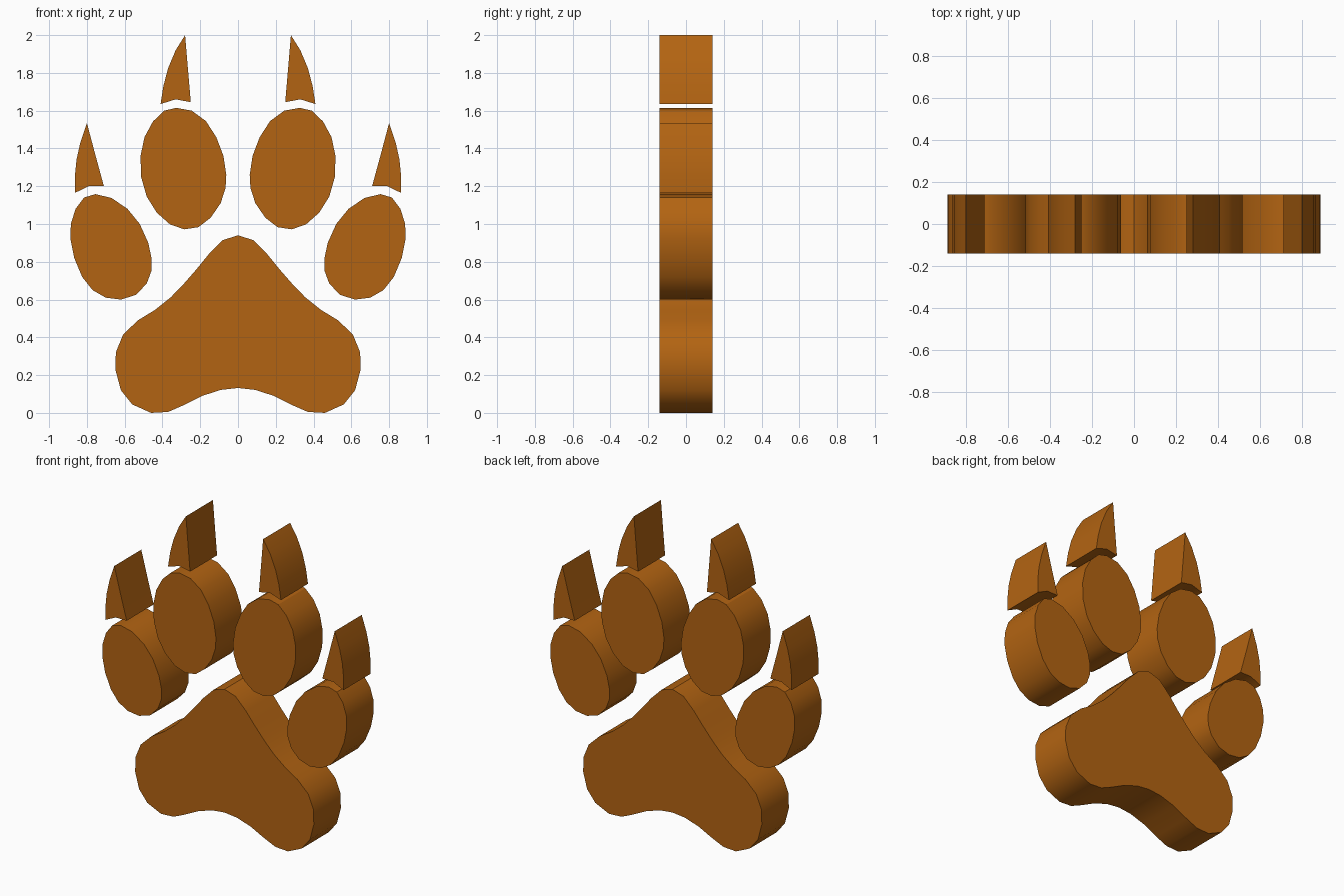
import bpy, bmesh, math

if "Cube" in bpy.data.objects:
    bpy.data.objects.remove(bpy.data.objects["Cube"])

HALF_DEPTH = 0.14

fur = bpy.data.materials.new("warm brown")
fur.diffuse_color = (0.45, 0.127, 0.006, 1)
fur.use_nodes = True
fur.node_tree.nodes["Principled BSDF"].inputs["Base Color"].default_value = fur.diffuse_color


def slab(name, outline):
    """Extrude a front-view outline (x, z) through the full depth."""
    bm = bmesh.new()
    face = bm.faces.new([bm.verts.new((x, -HALF_DEPTH, z)) for x, z in outline])
    ret = bmesh.ops.extrude_face_region(bm, geom=[face], use_keep_orig=True)
    moved = [v for v in ret["geom"] if isinstance(v, bmesh.types.BMVert)]
    bmesh.ops.translate(bm, verts=moved, vec=(0, 2 * HALF_DEPTH, 0))
    bmesh.ops.recalc_face_normals(bm, faces=bm.faces)
    mesh = bpy.data.meshes.new(name)
    bm.to_mesh(mesh)
    bm.free()
    mesh.materials.append(fur)
    obj = bpy.data.objects.new(name, mesh)
    bpy.context.collection.objects.link(obj)
    # smooth rim, sharp front and back edges
    bpy.ops.object.select_all(action="DESELECT")
    obj.select_set(True)
    bpy.context.view_layer.objects.active = obj
    bpy.ops.object.shade_smooth_by_angle(angle=math.radians(30))


# Main pad: right half, mirrored to close the outline
pad = [(0, .94), (.08, .915), (.155, .84), (.22, .76), (.29, .68), (.355, .613),
       (.44, .545), (.53, .49), (.608, .415), (.647, .32), (.648, .225),
       (.62, .12), (.56, .045), (.46, 0), (.37, .005), (.29, .04),
       (.19, .09), (.09, .122), (0, .132)]
slab("main_pad", pad + [(-x, z) for x, z in reversed(pad[1:-1])])

# Toes and claws: right-side outlines, repeated on the left
parts = {
    "inner_toe": [(.327, 1.615), (.39, 1.60), (.45, 1.543), (.495, 1.46),
                  (.516, 1.36), (.513, 1.25), (.483, 1.145), (.43, 1.06),
                  (.36, .998), (.285, .972), (.21, .983), (.145, 1.033),
                  (.092, 1.11), (.066, 1.19), (.062, 1.26), (.077, 1.36),
                  (.115, 1.46), (.17, 1.545), (.245, 1.60)],
    "outer_toe": [(.755, 1.158), (.815, 1.14), (.86, 1.08), (.885, 1.0),
                  (.887, .92), (.867, .82), (.825, .72), (.77, .65),
                  (.70, .61), (.62, .60), (.54, .625), (.483, .685),
                  (.459, .75), (.458, .82), (.475, .90), (.52, 1.0),
                  (.585, 1.08), (.67, 1.138)],
    "inner_claw": [(.28, 2.0), (.33, 1.92), (.37, 1.825), (.395, 1.73),
                   (.41, 1.635), (.33, 1.66), (.25, 1.645), (.265, 1.82)],
    "outer_claw": [(.80, 1.535), (.835, 1.43), (.855, 1.34), (.864, 1.25),
                   (.863, 1.165), (.79, 1.2), (.71, 1.2), (.755, 1.365)],
}
for name, outline in parts.items():
    for side, sign in (("right", 1), ("left", -1)):
        slab(f"{name}_{side}", [(sign * x, z) for x, z in outline])
